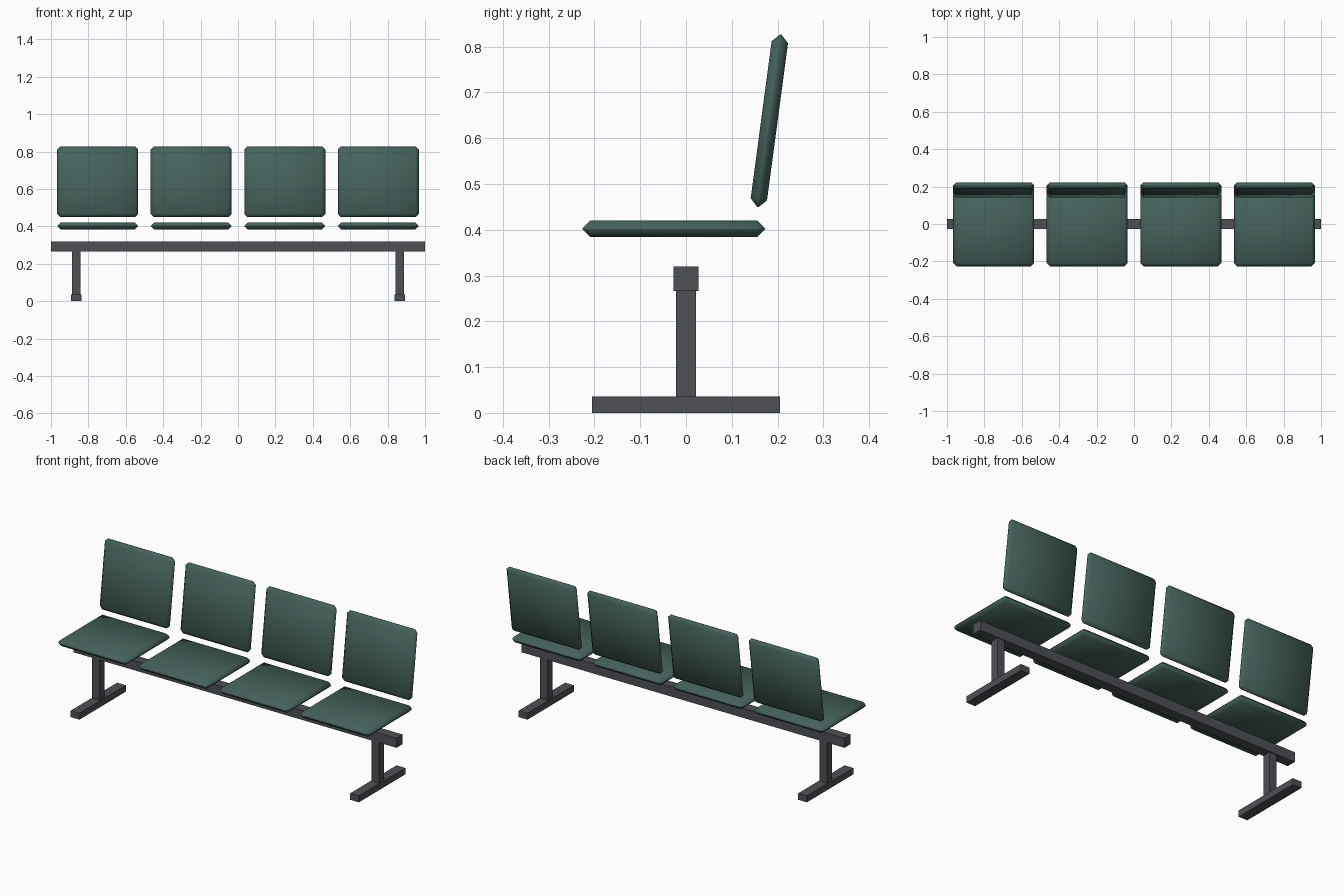
import bpy, math

if "Cube" in bpy.data.objects:
    bpy.data.objects.remove(bpy.data.objects["Cube"])

def material(name, rgb):
    m = bpy.data.materials.new(name)
    m.diffuse_color = (*rgb, 1)
    m.use_nodes = True
    m.node_tree.nodes["Principled BSDF"].inputs["Base Color"].default_value = m.diffuse_color
    return m

teal = material("dark teal", (0.06, 0.12, 0.105))
steel = material("dark grey steel", (0.075, 0.08, 0.09))

def box(name, size, loc, mat, tilt=0.0, bevel=0.0):
    bpy.ops.mesh.primitive_cube_add(size=1, location=loc)
    o = bpy.context.object
    o.name = name
    o.scale = size
    bpy.ops.object.transform_apply(location=False, rotation=False, scale=True)
    o.rotation_euler.x = tilt
    o.data.materials.append(mat)
    if bevel:
        b = o.modifiers.new("chamfer", 'BEVEL')
        b.width = bevel
        b.segments = 1
        bpy.ops.object.modifier_apply(modifier=b.name)
        bpy.ops.object.shade_smooth_by_angle(angle=math.radians(50))
    return o

# Long beam carrying the seats
box("beam", (2, 0.054, 0.054), (0, 0, 0.293), steel)

# Posts and floor feet at both ends
for side, x in (("left", -0.865), ("right", 0.865)):
    box(side + "_post", (0.044, 0.044, 0.25), (x, 0, 0.155), steel)
    box(side + "_foot", (0.054, 0.41, 0.036), (x, 0, 0.018), steel)

# Four chamfered seat pads with leaning backrests
for i in range(4):
    x = -0.75 + 0.5 * i
    box(f"seat_{i + 1}", (0.433, 0.399, 0.036), (x, -0.0265, 0.402), teal, bevel=0.0172)
    box(f"backrest_{i + 1}", (0.433, 0.036, 0.381), (x, 0.182, 0.638), teal,
        tilt=math.radians(-7.6), bevel=0.0172)
